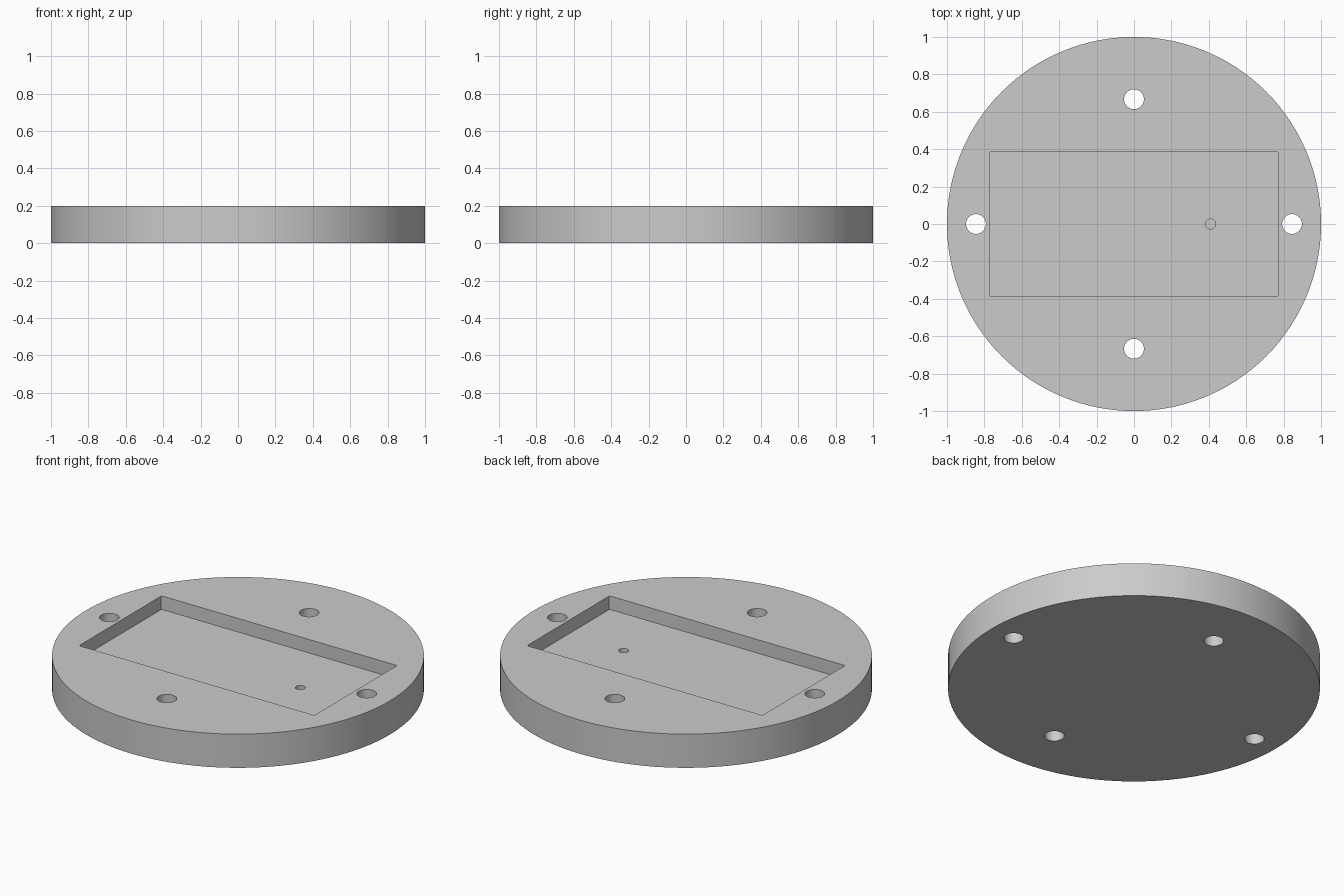
import bpy
import math

if "Cube" in bpy.data.objects:
    bpy.data.objects.remove(bpy.data.objects["Cube"], do_unlink=True)

THICKNESS = 0.2
FLOOR_Z = 0.12

grey = bpy.data.materials.new("light_grey")
grey.use_nodes = True
colour = (0.6, 0.6, 0.6, 1)
grey.diffuse_color = colour
grey.node_tree.nodes["Principled BSDF"].inputs["Base Color"].default_value = colour


def cylinder(name, x, y, radius, bottom, top, sides):
    bpy.ops.mesh.primitive_cylinder_add(
        vertices=sides, radius=radius, depth=top - bottom,
        location=(x, y, (bottom + top) / 2))
    obj = bpy.context.object
    obj.name = name
    obj.data.materials.append(grey)
    return obj


# Round base plate
plate = cylinder("base_plate", 0, 0, 1, 0, THICKNESS, 128)

# Rectangular pocket with slightly rounded upright corners
top = THICKNESS + 0.1
bpy.ops.mesh.primitive_cube_add(size=1, location=(0, 0, (FLOOR_Z + top) / 2))
pocket = bpy.context.object
pocket.name = "pocket_cutter"
pocket.scale = (1.546, 0.774, top - FLOOR_Z)
bpy.ops.object.transform_apply(location=False, rotation=False, scale=True)
pocket.data.materials.append(grey)
weights = pocket.data.attributes.new("bevel_weight_edge", "FLOAT", "EDGE")
for edge in pocket.data.edges:
    a, b = (pocket.data.vertices[i].co for i in edge.vertices)
    weights.data[edge.index].value = float(abs(a.z - b.z) > 0.01)
bevel = pocket.modifiers.new("round_corners", "BEVEL")
bevel.limit_method = "WEIGHT"
bevel.width = 0.01
bevel.segments = 3
cutters = [pocket]

# Four mounting holes through the plate
for side in (-1, 1):
    for x, y in ((side * 0.845, 0), (0, side * 0.667)):
        cutters.append(cylinder("mounting_hole_cutter", x, y, 0.053, -0.1, top, 48))

# Small blind hole in the pocket floor
cutters.append(cylinder("blind_hole_cutter", 0.41, 0, 0.027, 0.06, FLOOR_Z + 0.03, 32))

# Cut the plate, then drop the cutters
for cutter in cutters:
    cutter.hide_render = True
    cut = plate.modifiers.new("cut", "BOOLEAN")
    cut.operation = "DIFFERENCE"
    cut.solver = "EXACT"
    cut.object = cutter

bpy.ops.object.select_all(action="DESELECT")
plate.select_set(True)
bpy.context.view_layer.objects.active = plate
for modifier in list(plate.modifiers):
    bpy.ops.object.modifier_apply(modifier=modifier.name)
for cutter in cutters:
    bpy.data.objects.remove(cutter, do_unlink=True)

bpy.ops.object.shade_smooth_by_angle(angle=math.radians(30))
